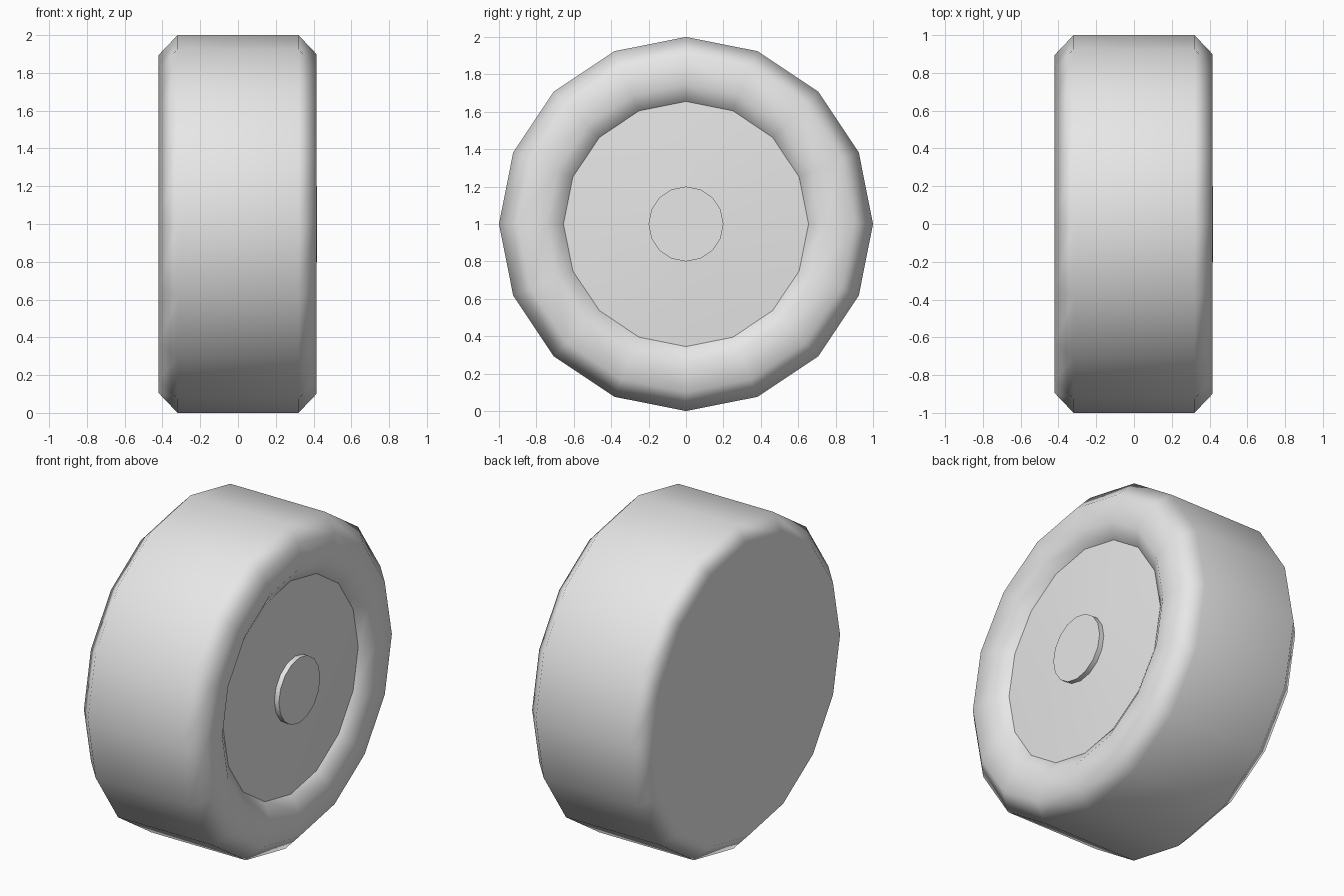
import bpy
import bmesh
from math import sin, cos, tau, radians

cube = bpy.data.objects.get("Cube")
if cube:
    bpy.data.objects.remove(cube, do_unlink=True)

grey = bpy.data.materials.new("light grey")
grey.use_nodes = True
grey.diffuse_color = (0.8, 0.8, 0.8, 1)
grey.node_tree.nodes["Principled BSDF"].inputs["Base Color"].default_value = (0.8, 0.8, 0.8, 1)

SIDES = 16


def lathe(name, profile, cap_start=False, cap_end=False):
    """Spin (x, radius) points around the wheel axle."""
    bm = bmesh.new()
    rings = []
    for x, r in profile:
        rings.append([bm.verts.new((x, r * sin(tau * i / SIDES), 1 + r * cos(tau * i / SIDES)))
                      for i in range(SIDES)])
    for a, b in zip(rings, rings[1:]):
        for i in range(SIDES):
            j = (i + 1) % SIDES
            bm.faces.new((a[i], b[i], b[j], a[j]))
    if cap_start:
        bm.faces.new(rings[0])
    if cap_end:
        bm.faces.new(rings[-1][::-1])
    # Profiles run toward +x along the outside, so turn the faces outward
    bmesh.ops.reverse_faces(bm, faces=bm.faces[:])
    bm.normal_update()
    if sum(f.normal.x * f.calc_center_median().x for f in bm.faces) < 0:
        bmesh.ops.reverse_faces(bm, faces=bm.faces[:])
    mesh = bpy.data.meshes.new(name)
    bm.to_mesh(mesh)
    bm.free()
    mesh.materials.append(grey)
    obj = bpy.data.objects.new(name, mesh)
    bpy.context.collection.objects.link(obj)
    return obj


def smooth(obj, angle):
    bpy.ops.object.select_all(action='DESELECT')
    obj.select_set(True)
    bpy.context.view_layer.objects.active = obj
    bpy.ops.object.shade_smooth_by_angle(angle=radians(angle))


# Tyre: closed flat back, bevelled tread, rounded lip turning into the rim
tyre = lathe("tyre", [(-0.42, 0.895), (-0.32, 1), (0.32, 1), (0.415, 0.9),
                      (0.415, 0.745), (0.358, 0.655), (0.32, 0.655)], cap_start=True)
smooth(tyre, 80)
weighted = tyre.modifiers.new("weighted normals", 'WEIGHTED_NORMAL')
weighted.keep_sharp = True

# Slightly domed wheel disc
disc = lathe("wheel_disc", [(0.358, 0.655), (0.387, 0.2)], cap_end=True)
smooth(disc, 30)

# Hub cap in the middle of the disc
hub = lathe("hub_cap", [(0.36, 0.2), (0.418, 0.2)], cap_end=True)
smooth(hub, 30)
